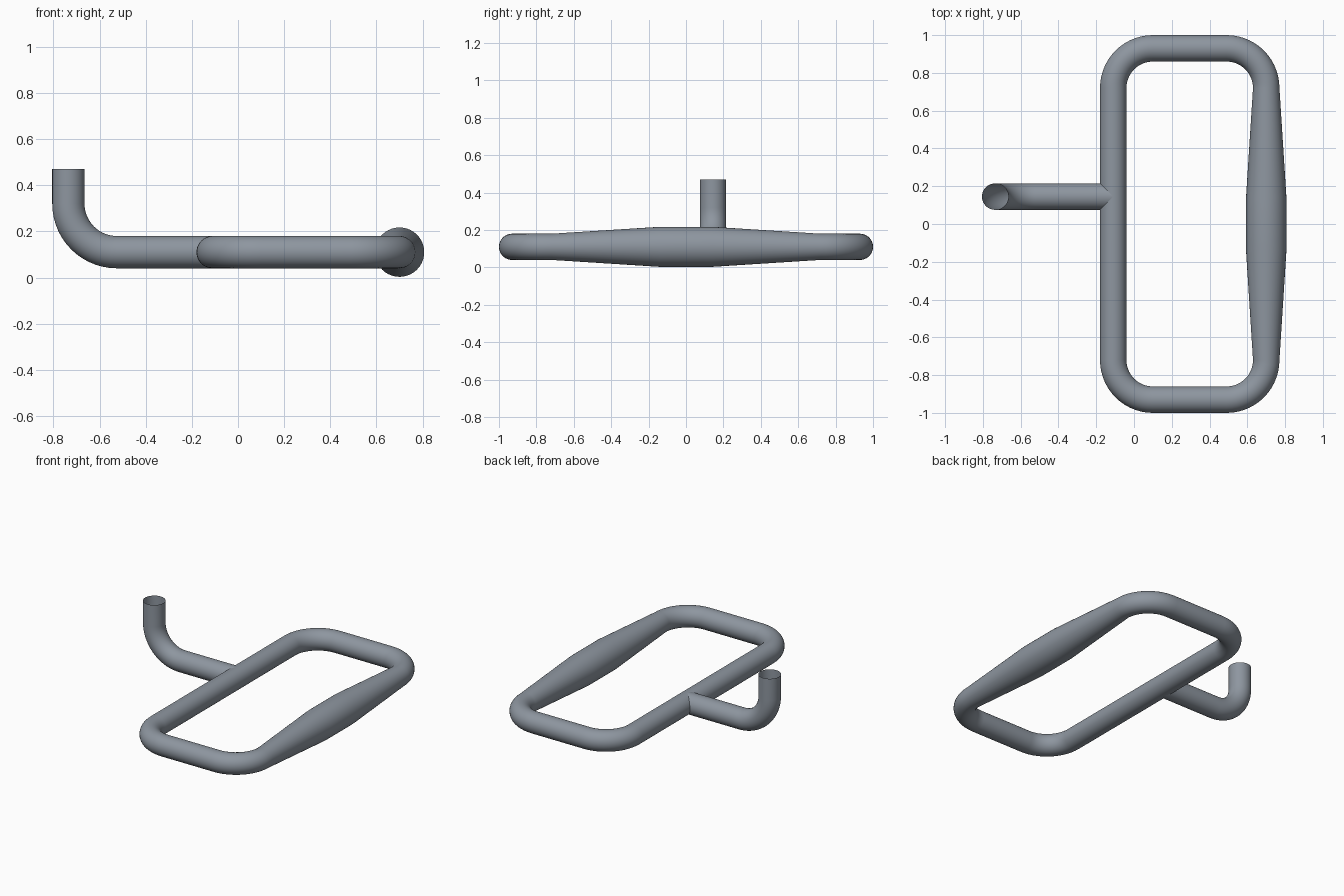
import bpy, bmesh, math
from mathutils import Vector

cube = bpy.data.objects.get("Cube")
if cube:
    bpy.data.objects.remove(cube, do_unlink=True)

TUBE, GRIP = 0.07, 0.107     # tube radius, swollen grip radius
MID_Z, BEND = 0.11, 0.21     # height of the tube axis, bend radius
SIDES, STEPS = 40, 14

steel = bpy.data.materials.new("blue grey steel")
colour = (0.27, 0.305, 0.35, 1)
steel.diffuse_color = colour
steel.use_nodes = True
steel.node_tree.nodes["Principled BSDF"].inputs["Base Color"].default_value = colour


def bend(cx, cy, start):
    """Quarter turn, counter-clockwise: (u, v, outward angle, radius)."""
    out = []
    for i in range(STEPS + 1):
        a = math.radians(start + 90 * i / STEPS)
        out.append((cx + BEND * math.cos(a), cy + BEND * math.sin(a), a, TUBE))
    return out


def sweep(name, path, origin, u, v, closed):
    """Sweep a circle along a flat path lying in the plane u, v."""
    w = u.cross(v)
    bm = bmesh.new()
    rings = []
    for pu, pv, a, r in path:
        centre = origin + u * pu + v * pv
        side = u * math.cos(a) + v * math.sin(a)
        rings.append([bm.verts.new(centre + side * (r * math.cos(t)) + w * (r * math.sin(t)))
                      for t in (2 * math.pi * k / SIDES for k in range(SIDES))])
    pairs = list(zip(rings, rings[1:]))
    if closed:
        pairs.append((rings[-1], rings[0]))
    # wound so that the faces look away from the tube axis
    for p, q in pairs:
        for k in range(SIDES):
            n = (k + 1) % SIDES
            bm.faces.new((p[k], q[k], q[n], p[n]))
    mesh = bpy.data.meshes.new(name)
    bm.to_mesh(mesh)
    bm.free()
    mesh.materials.append(steel)
    obj = bpy.data.objects.new(name, mesh)
    bpy.context.collection.objects.link(obj)
    bpy.ops.object.select_all(action='DESELECT')
    obj.select_set(True)
    bpy.context.view_layer.objects.active = obj
    bpy.ops.object.shade_smooth_by_angle(angle=math.radians(40))


X, Y, Z = Vector((1, 0, 0)), Vector((0, 1, 0)), Vector((0, 0, 1))

# Rounded rectangular frame with the swollen grip on its +x side
left, right, end = -0.11, 0.70, 0.93
frame = [(right, -0.14, 0, GRIP), (right, 0.14, 0, GRIP)]
for cx, cy, start in ((right - BEND, end - BEND, 0), (left + BEND, end - BEND, 90),
                      (left + BEND, BEND - end, 180), (right - BEND, BEND - end, 270)):
    frame += bend(cx, cy, start)
sweep("handle_frame", frame, Z * MID_Z, X, Y, True)

# Open-ended stem that leaves the frame and bends upward
stem_x = -0.735
stem = [(stem_x, 0.47, math.pi, TUBE)]
stem += bend(stem_x + BEND, MID_Z + BEND, 180)
stem.append((left, MID_Z, 1.5 * math.pi, TUBE))
sweep("bent_stem", stem, Y * 0.145, X, Z, False)
